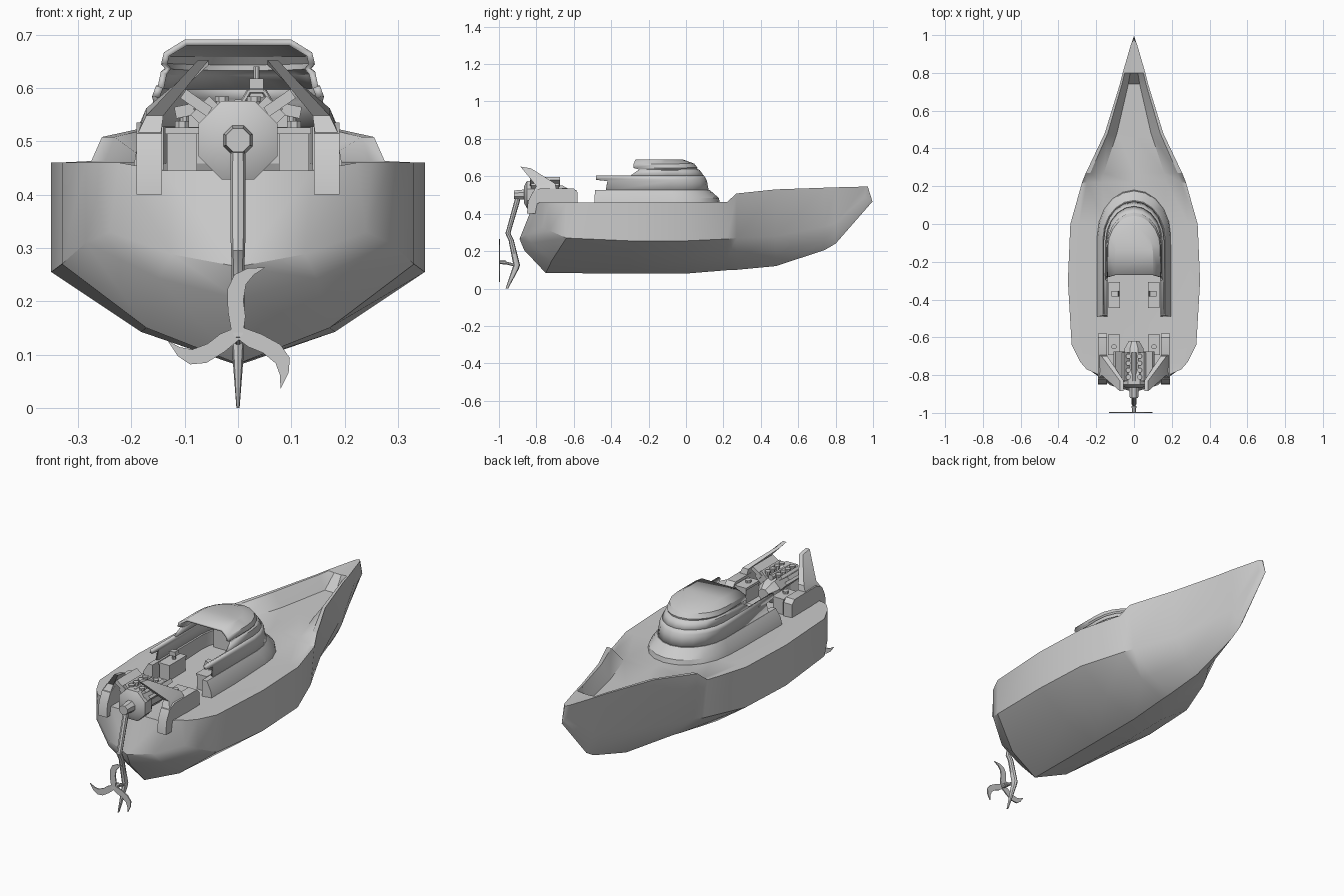
import bpy, bmesh, math
from mathutils import Vector, Matrix

if "Cube" in bpy.data.objects:
    bpy.data.objects.remove(bpy.data.objects["Cube"])


def make(name, verts, faces, angle=30, solid=0):
    bm = bmesh.new()
    vs = [bm.verts.new(v) for v in verts]
    for f in faces:
        bm.faces.new([vs[i] for i in f])
    bmesh.ops.remove_doubles(bm, verts=bm.verts, dist=0.0002)
    bmesh.ops.recalc_face_normals(bm, faces=bm.faces)
    me = bpy.data.meshes.new(name)
    bm.to_mesh(me)
    bm.free()
    ob = bpy.data.objects.new(name, me)
    bpy.context.collection.objects.link(ob)
    if solid:
        m = ob.modifiers.new("wall", "SOLIDIFY")
        m.thickness, m.offset = solid, 0
    bpy.ops.object.select_all(action='DESELECT')
    ob.select_set(True)
    bpy.context.view_layer.objects.active = ob
    bpy.ops.object.shade_smooth_by_angle(angle=math.radians(angle))
    return ob


def loft(name, rings, closed=True, caps=True, extra=(), **kw):
    n = len(rings[0])
    faces = []
    for r in range(len(rings) - 1):
        for i in range(n if closed else n - 1):
            j = (i + 1) % n
            faces.append((r*n + i, r*n + j, (r+1)*n + j, (r+1)*n + i))
    if caps:
        faces += [tuple(range(n)), tuple(range((len(rings)-1)*n, len(rings)*n))]
    return make(name, [v for r in rings for v in r], faces + list(extra), **kw)


def box(name, c, s, roll=0):
    rot = Matrix.Rotation(roll, 3, 'Y')
    rings = [[Vector(c) + rot @ Vector((a*s[0]/2, b*s[1]/2, h*s[2]/2))
              for a, b in ((-1, -1), (1, -1), (1, 1), (-1, 1))] for h in (-1, 1)]
    return loft(name, rings)


def rod(name, p, q, r1, r2=None, n=8):
    p, q = Vector(p), Vector(q)
    rot = (q - p).to_track_quat('Z', 'Y')
    r2 = r1 if r2 is None else r2
    ang = [2*math.pi*(i + .5)/n for i in range(n)]
    return loft(name, [[o + rot @ Vector((r*math.cos(a), r*math.sin(a), 0)) for a in ang]
                       for o, r in ((p, r1), (q, r2))])


def prism(name, prof, x0, x1):
    return loft(name, [[(x, y, z) for y, z in prof] for x in (x0, x1)])


# Hull stations: keel y, edge y, chine w, gunwale w, deck w, keel z, chine z, gunwale z, deck z
stations = [
    (-.89, -.77, .24, .25, .14, .265, .33, .46, .445),
    (-.865, -.73, .285, .285, .14, .205, .31, .46, .445),
    (-.75, -.64, .33, .33, .14, .083, .27, .46, .445),
    (-.30, -.30, .35, .35, .15, .08, .255, .46, .45),
    (0, 0, .335, .337, .15, .08, .255, .46, .46),
    (.22, .22, .255, .275, .17, .098, .265, .463, .463),
    (.27, .27, .23, .255, .16, .10, .27, .508, .463),
    (.48, .48, .13, .155, .09, .12, .28, .53, .465),
    (.74, .74, .05, .075, .03, .205, .33, .539, .47),
    (.80, .80, .038, .06, .02, .24, .35, .541, .538),
    (.997, .955, .008, .015, .005, .465, .49, .545, .545)]
rings = []
for yk, ye, wc, wg, wd, zk, zc, zg, zd in stations:
    yd = ye + .4*(yk - ye)
    half = [(.52*wc, yk + .3*(ye - yk), zk + .36*(zc - zk)), (wc, ye, zc), (wg, ye, zg),
            (wg - .25*(wg - wd), ye + .1*(yk - ye), zg), (wd, yd, zd)]
    rings.append([(0, yk, zk)] + half + [(0, yd, zd)] + [(-x, y, z) for x, y, z in half[::-1]])
end = []
for o in (0, (len(rings) - 1)*12):
    end += [tuple(o + i for i in f) for f in
            ((0, 1, 5, 6), (1, 2, 4, 5), (2, 3, 4), (0, 6, 7, 11), (11, 7, 8, 10), (10, 8, 9))]
loft("hull", rings, caps=False, extra=end, angle=32)


# Cabin: U-shaped plan outlines, open toward the stern
def u_ring(w, front, back, z, n=10):
    d = w*1.25
    arc = [(w*math.cos(math.pi*i/n), front - d + d*math.sin(math.pi*i/n), z) for i in range(n + 1)]
    return [(w, back, z)] + arc + [(-w, back, z)]


coam = [u_ring(*a) for a in ((.198, .185, -.49, .44), (.19, .175, -.49, .485), (.165, .125, -.485, .528),
                             (.14, .09, -.485, .528), (.14, .08, -.49, .44))]
m = len(coam[0])
loft("cabin_coaming", coam, closed=False, caps=False,
     extra=[tuple(r*m for r in range(5)), tuple(r*m + m - 1 for r in range(5))])
loft("cabin_wall", [u_ring(*a) for a in ((.157, .115, -.43, .52), (.152, .105, -.42, .575),
     (.154, .10, -.48, .583), (.147, .09, -.48, .602))], closed=False, caps=False, solid=.014)
roof = [u_ring(*a) for a in ((.145, .09, -.30, .60), (.139, .07, -.26, .628), (.131, .055, -.25, .636),
                             (.138, .055, -.28, .645), (.134, .04, -.28, .663), (.098, -.02, -.27, .685))]
loft("cabin_roof", roof, closed=False, caps=False, solid=.012,
     extra=[tuple(range(5*m, 6*m))])

# Helm inside the cabin
box("dashboard", (0, 0, .50), (.22, .08, .11))
rod("helm_post", (.035, -.05, .50), (.035, -.05, .61), .012, .008)
box("helm_head", (.035, -.05, .60), (.026, .03, .035))
rod("helm_top", (.035, -.05, .61), (.035, -.05, .64), .006)
for i in range(6):
    a, b = math.pi*i/3, math.pi*(i + 1)/3
    rod("helm_wheel", (.035 + .028*math.cos(a), -.075, .57 + .028*math.sin(a)),
        (.035 + .028*math.cos(b), -.075, .57 + .028*math.sin(b)), .005, n=6)

# Engine on the stern
def octagon(y, r, z=.502):
    return [(r*math.cos(math.pi*(i + .5)/4), y, z + r*math.sin(math.pi*(i + .5)/4)) for i in range(8)]


loft("engine_bell", [octagon(y, r) for y, r in ((-.76, .055), (-.80, .08), (-.85, .08), (-.865, .05))])
loft("engine_block", [octagon(y, r, z) for y, r, z in ((-.62, .03, .50), (-.66, .055, .50), (-.82, .058, .51))])
rod("engine_spine", (0, -.68, .565), (0, -.83, .565), .014)
rod("output_shaft", (0, -.86, .502), (0, -.92, .502), .03, .024)

for s in (-1, 1):
    side = "right" if s > 0 else "left"
    # Cylinder banks with covers and intake stacks
    box(side + "_cylinder_bank", (s*.052, -.755, .548), (.05, .15, .055), s*math.radians(45))
    box(side + "_valve_cover", (s*.078, -.755, .572), (.06, .16, .02), -s*math.radians(35))
    for i in range(4):
        y = -.70 - .037*i
        rod(side + "_intake", (s*.03, y, .55), (s*.03, y, .578), .011)
        rod(side + "_intake_rim", (s*.03, y, .575), (s*.03, y, .584), .014)
    # Engine bay boxes
    box(side + "_battery_box", (s*.105, -.64, .478), (.056, .10, .076))
    box(side + "_battery_lid", (s*.105, -.64, .52), (.064, .108, .012))
    rod(side + "_filler_cap", (s*.105, -.65, .52), (s*.105, -.65, .538), .014)
    # Stern quarter fairing and swept fin
    prism(side + "_quarter_fairing", [(-.58, .44), (-.58, .515), (-.60, .535), (-.78, .535), (-.82, .515),
          (-.845, .465), (-.85, .40), (-.79, .40), (-.77, .44)], s*.142, s*.19)
    fin = [[(s*a, y0, z), (s*b, y0, z), (s*b, y1, z1), (s*a, y1, z1)] for a, b, y0, y1, z, z1 in
           ((.145, .19, -.82, -.69, .51, .52), (.14, .172, -.80, -.70, .548, .562), (.055, .075, -.885, -.83, .652, .643))]
    loft(side + "_fin", fin)
    # Cabin side consoles with small fittings
    box(side + "_console", (s*.105, -.375, .48), (.056, .13, .075))
    box(side + "_console_top", (s*.105, -.375, .522), (.062, .138, .01))
    rod(side + "_console_post", (s*.10, -.37, .52), (s*.10, -.37, .56), .009)
    box(side + "_console_screen", (s*.10, -.37, .557), (.036, .03, .022), s*.2)

# Drive leg and skeg
leg = [(-.895, .50, .013, .013), (-.905, .46, .014, .015), (-.945, .32, .014, .013), (-.952, .295, .013, .014),
       (-.935, .26, .012, .014), (-.905, .125, .012, .018), (-.912, .105, .011, .018), (-.958, 0, .003, .007)]
loft("drive_leg", [[(rx*math.cos(math.pi*i/4), y + ry*math.sin(math.pi*i/4), z) for i in range(8)]
                   for y, z, rx, ry in leg])

# Three-bladed propeller
rod("propeller_shaft", (0, -.905, .122), (0, -.975, .14), .008)
rod("propeller_hub", (0, -.965, .14), (0, -1, .142), .014, .01)
blade = [(-.012, 0), (-.019, .04), (-.02, .08), (-.007, .108), (.018, .12), (.052, .122),
         (.03, .108), (.015, .09), (.01, .06), (.014, .03), (.01, 0)]
for k in range(3):
    rot = Matrix.Rotation(2*math.pi*k/3, 3, 'Y')
    pts = [[Vector((0, 0, .142)) + rot @ Vector((x, y, z)) for x, z in blade] for y in (-1, -.994)]
    loft("propeller_blade", pts)
